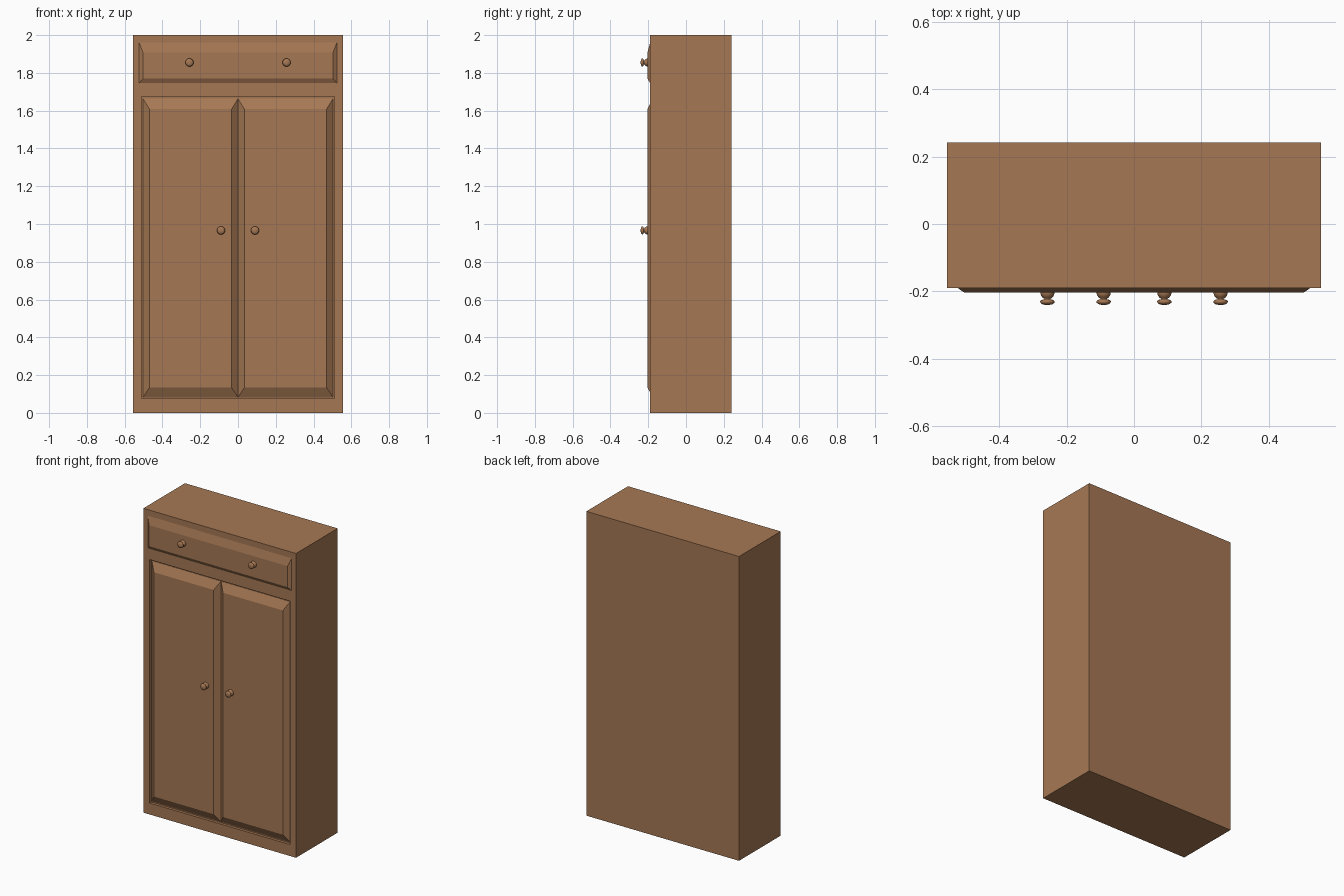
import bpy, bmesh, math
from mathutils import Vector, Matrix

if "Cube" in bpy.data.objects:
    bpy.data.objects.remove(bpy.data.objects["Cube"])

wood = bpy.data.materials.new("brown wood")
wood.diffuse_color = (0.38, 0.187, 0.088, 1)
wood.use_nodes = True
wood.node_tree.nodes["Principled BSDF"].inputs["Base Color"].default_value = wood.diffuse_color

FRONT, BACK = -0.19, 0.242   # cabinet front and back planes
FACE = -0.204                # front plane of the raised panels
RECESS = -0.172              # floor of the door opening


def finish(name, bm):
    bmesh.ops.recalc_face_normals(bm, faces=bm.faces[:])
    me = bpy.data.meshes.new(name)
    bm.to_mesh(me)
    bm.free()
    me.materials.append(wood)
    ob = bpy.data.objects.new(name, me)
    bpy.context.collection.objects.link(ob)
    return ob


def ring(bm, x0, x1, z0, z1, y):
    return [bm.verts.new((x, y, z)) for x, z in ((x0, z0), (x1, z0), (x1, z1), (x0, z1))]


def loft(name, rings):
    """Join rectangles (x0, x1, z0, z1, y) in order and cap both ends."""
    bm = bmesh.new()
    rs = [ring(bm, *r) for r in rings]
    for a, b in zip(rs, rs[1:]):
        for i in range(4):
            j = (i + 1) % 4
            bm.faces.new((a[i], a[j], b[j], b[i]))
    bm.faces.new(rs[0])
    bm.faces.new(rs[-1])
    return finish(name, bm)


# Cabinet body with a shallow opening for the doors
loft("cabinet_body", [
    (-0.555, 0.555, 0, 2, BACK),
    (-0.555, 0.555, 0, 2, FRONT),
    (-0.51, 0.51, 0.075, 1.675, FRONT),
    (-0.51, 0.51, 0.075, 1.675, RECESS),
])

# Raised drawer front
loft("drawer_front", [
    (-0.523, 0.523, 1.746, 1.96, FRONT + 0.005),
    (-0.523, 0.523, 1.746, 1.96, FRONT),
    (-0.503, 0.503, 1.77, 1.908, FACE),
])

# Two bevelled doors meeting in the middle
for side, s in (("left", -1), ("right", 1)):
    a, b = sorted((0.0, s * 0.503))
    loft(side + "_door", [
        (a, b, 0.082, 1.664, RECESS + 0.005),
        (a, b, 0.082, 1.664, RECESS - 0.003),
        (a + 0.034, b - 0.034, 0.134, 1.608, FACE),
    ])


# Turned knobs: flared base, narrow neck, rounded disc (radius, distance out)
PROFILE = [(0.021, -0.003), (0.021, 0.002), (0.019, 0.008), (0.015, 0.014), (0.009, 0.018),
           (0.010, 0.0195), (0.018, 0.0215), (0.0215, 0.0255), (0.0205, 0.030),
           (0.015, 0.034), (0.007, 0.0358)]


def knob(name, x, z, n=20):
    bm = bmesh.new()
    rs = []
    for r, d in PROFILE:
        rs.append([bm.verts.new((x + r * math.cos(2 * math.pi * i / n), FACE - d,
                                 z + r * math.sin(2 * math.pi * i / n))) for i in range(n)])
    for a, b in zip(rs, rs[1:]):
        for i in range(n):
            j = (i + 1) % n
            bm.faces.new((a[i], a[j], b[j], b[i]))
    bm.faces.new(rs[0])
    bm.faces.new(rs[-1])
    for f in bm.faces:
        f.smooth = len(f.verts) == 4
    finish(name, bm)


for side, s in (("left", -1), ("right", 1)):
    knob(side + "_drawer_knob", s * 0.257, 1.855)
    knob(side + "_door_knob", s * 0.09, 0.966)
